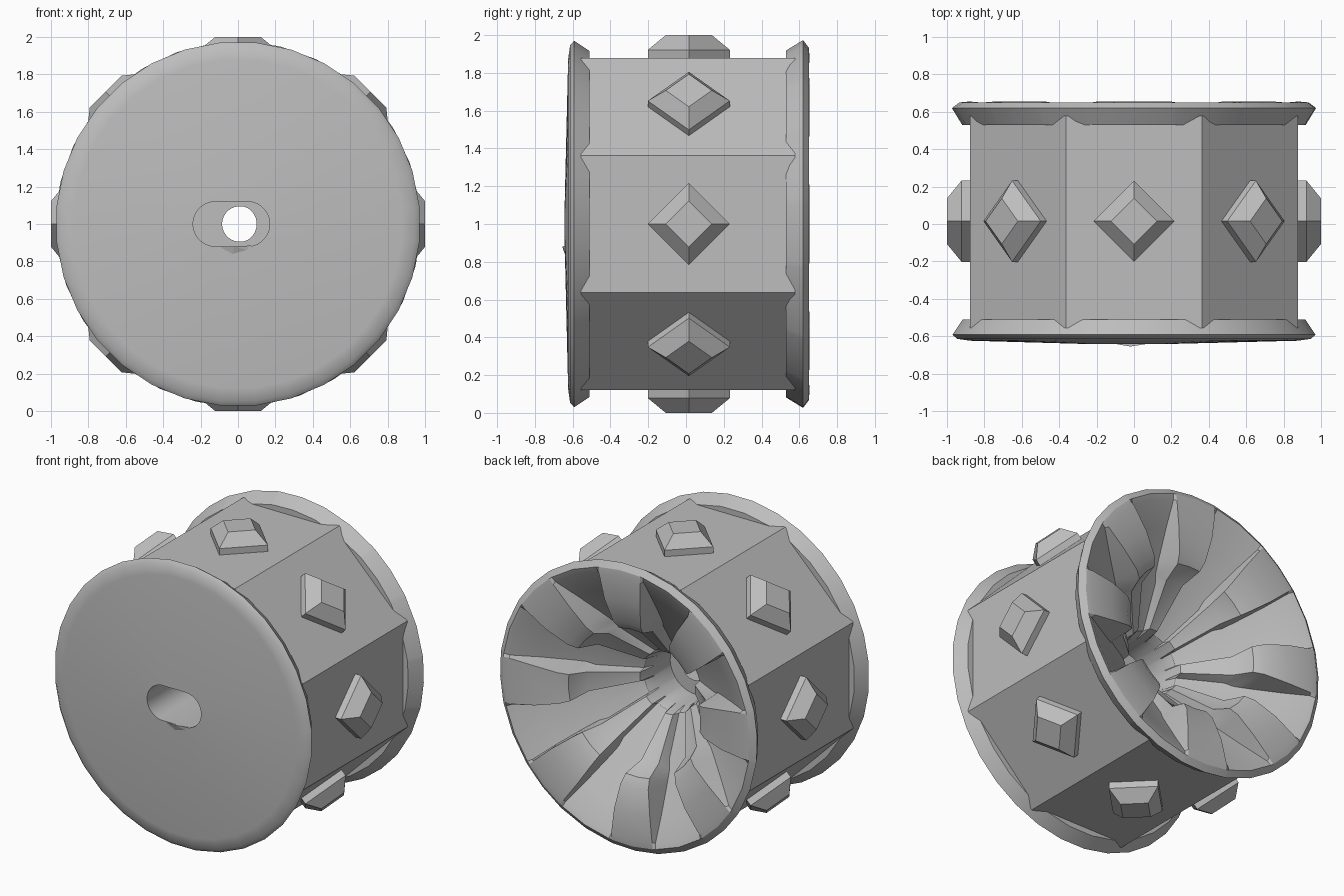
import bpy, bmesh, math
from mathutils import Matrix, Vector

if "Cube" in bpy.data.objects:
    bpy.data.objects.remove(bpy.data.objects["Cube"])

grey = bpy.data.materials.new("grey metal")
grey.diffuse_color = (0.51, 0.51, 0.51, 1)
grey.use_nodes = True
grey.node_tree.nodes["Principled BSDF"].inputs["Base Color"].default_value = grey.diffuse_color


def finish(name, bm, smooth=None):
    bmesh.ops.recalc_face_normals(bm, faces=bm.faces)
    me = bpy.data.meshes.new(name)
    bm.to_mesh(me)
    bm.free()
    ob = bpy.data.objects.new(name, me)
    bpy.context.collection.objects.link(ob)
    me.materials.append(grey)
    if smooth:
        bpy.ops.object.select_all(action='DESELECT')
        ob.select_set(True)
        bpy.context.view_layer.objects.active = ob
        bpy.ops.object.shade_smooth_by_angle(angle=math.radians(smooth))
    return ob


def loft(name, rings, smooth=None):
    """Skin a list of closed point rings with equal counts."""
    bm = bmesh.new()
    vs = [[bm.verts.new(p) for p in ring] for ring in rings]
    n = len(rings[0])
    for a, b in zip(vs, vs[1:]):
        for i in range(n):
            j = (i + 1) % n
            bm.faces.new((a[i], a[j], b[j], b[i]))
    return finish(name, bm, smooth)


def polar(r, y, deg):
    a = math.radians(deg)
    return Vector((r * math.cos(a), y, 1 + r * math.sin(a)))


def circle(r, y, angles):
    return [polar(r, y, a) for a in angles]


# octagonal barrel wall
octagon = [22.5 + 45 * k for k in range(8)]
R = 0.878 / math.cos(math.pi / 8)
loft("barrel", [circle(R, -0.555, octagon), circle(R, 0.578, octagon)])

# diamond studs, one on each barrel face
for k in range(8):
    bm = bmesh.new()
    layers = [[bm.verts.new((s * cx, s * cy, h)) for cx, cy in ((1, 0), (0, 1), (-1, 0), (0, -1))]
              for s, h in ((0.217, 0.86), (0.217, 0.922), (0.122, 1.0))]
    for a, b in zip(layers, layers[1:]):
        for i in range(4):
            bm.faces.new((a[i], a[(i + 1) % 4], b[(i + 1) % 4], b[i]))
    bm.faces.new(layers[-1])
    bmesh.ops.transform(bm, verts=bm.verts, matrix=Matrix.Translation((0, 0.015, 1))
                        @ Matrix.Rotation(math.radians(45 * k), 4, 'Y'))
    finish("stud", bm)


# front flange with a slightly domed face and an oval bore
def oval(y, radius=0.12, half=0.085, cx=-0.035):
    pts = []
    for i in range(32):
        a = math.radians((i + 0.5) * 360 / 32)
        side = half if math.cos(a) > 0 else -half
        pts.append(Vector((cx + side + radius * math.cos(a), y, 1 + radius * math.sin(a))))
    return pts


even = [(i + 0.5) * 360 / 32 for i in range(32)]
loft("front_flange", [circle(0.86, -0.51, even), circle(0.92, -0.51, even),
                      circle(0.975, -0.592, even), circle(0.95, -0.614, even),
                      circle(0.88, -0.624, even), oval(-0.642), oval(-0.1),
                      [p + Vector((0.01, 0, 0)) for p in circle(0.095, -0.1, even)]], 40)

# small lip under the bore
bm = bmesh.new()
low = [bm.verts.new(p) for p in ((-0.1, -0.641, 0.875), (-0.03, -0.641, 0.84),
                                 (0.05, -0.641, 0.86), (0.07, -0.641, 0.885), (-0.02, -0.655, 0.88))]
for i in range(4):
    bm.faces.new((low[i], low[(i + 1) % 4], low[4]))
finish("bore_lip", bm)

# back flange and funnel: each sector is a broad rib block tapering to a narrow ridge, then sunken floor
TURN = -3


def sector_ring(floor, crest, half_width):
    """One ring around the funnel; half_width is the rib's half width."""
    top = math.degrees(math.asin(half_width / crest[0]))
    base = min(math.degrees(math.asin((half_width + 0.012) / floor[0])), 20)
    pts = []
    for k in range(8):
        for a, p in ((-base, floor), (-top, crest), (0, crest), (top, crest),
                     (base, floor), (22.5, floor)):
            pts.append(polar(*p, TURN + 45 * k + a))
    return pts


angles = [TURN + 45 * k + a for k in range(8) for a in (-11, -9.5, 0, 9.5, 11, 22.5)]
rings = [circle(r, y, angles) for r, y in
         ((0.86, 0.53), (0.92, 0.53), (0.975, 0.62), (0.935, 0.65))]
rings += [sector_ring(*row) for row in (
    ((0.90, 0.635), (0.89, 0.654), 0.155),
    ((0.75, 0.53), (0.72, 0.638), 0.135),
    ((0.58, 0.41), (0.56, 0.600), 0.105),
    ((0.51, 0.36), (0.50, 0.560), 0.090),
    ((0.46, 0.325), (0.45, 0.42), 0.065),
    ((0.215, 0.15), (0.21, 0.20), 0.03))]
rings += [circle(0.19, 0.08, angles), circle(0.19, -0.1, angles), circle(0.1, -0.1, angles)]
loft("back_funnel", rings, 30)
